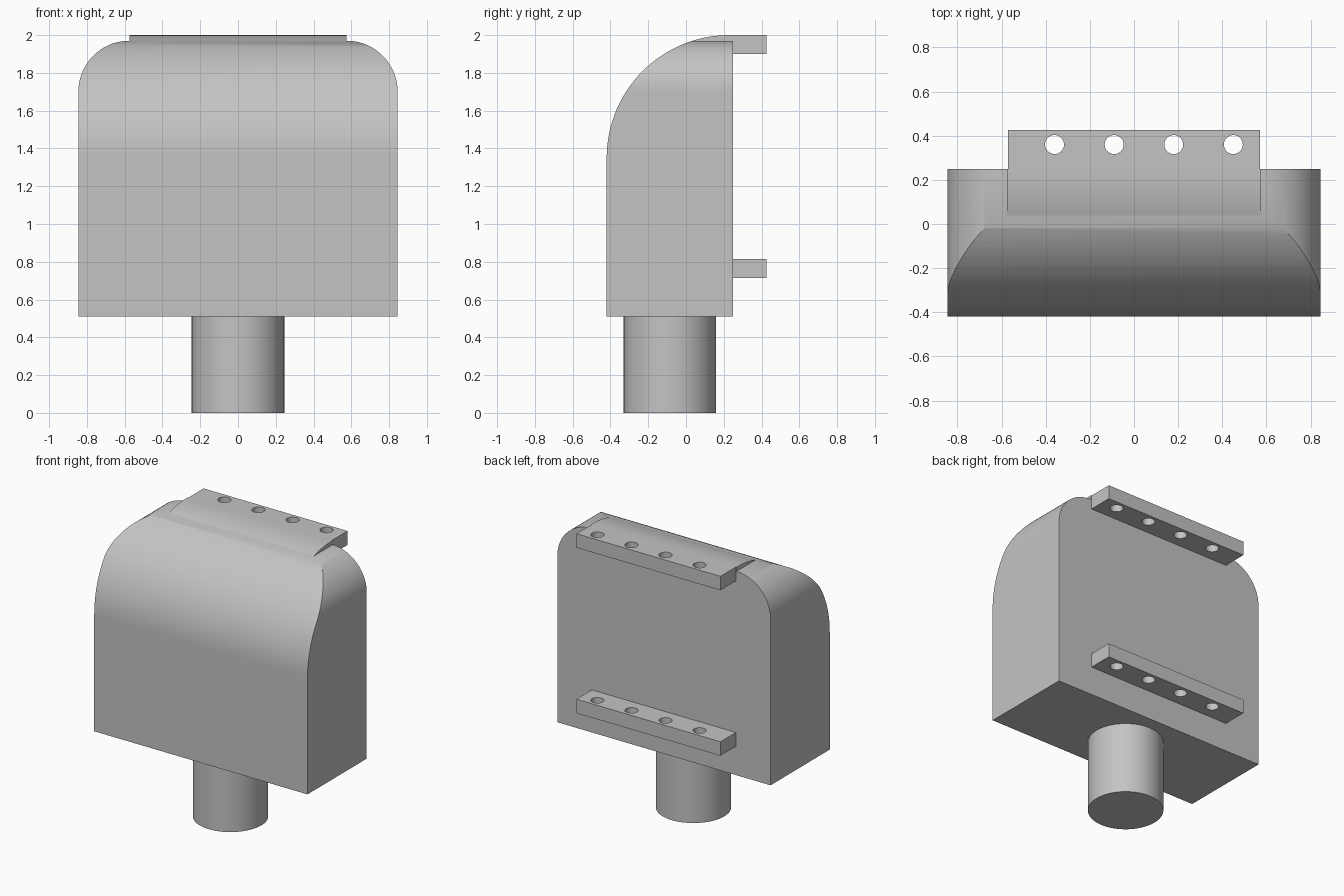
import bpy, bmesh
from math import sin, cos, pi, radians
from mathutils import Vector

cube = bpy.data.objects.get("Cube")
if cube:
    bpy.data.objects.remove(cube, do_unlink=True)

GREY = (0.55, 0.55, 0.55, 1)
mat = bpy.data.materials.new("plain_grey")
mat.use_nodes = True
mat.diffuse_color = GREY
mat.node_tree.nodes["Principled BSDF"].inputs["Base Color"].default_value = GREY


def arc(cx, cy, r, start, end, steps=32):
    angles = [radians(start + (end - start) * i / steps) for i in range(steps + 1)]
    return [(cx + r * cos(a), cy + r * sin(a)) for a in angles]


def extrude(name, points, direction):
    """Solid made by sweeping a planar outline along a direction."""
    bm = bmesh.new()
    face = bm.faces.new([bm.verts.new(p) for p in points])
    result = bmesh.ops.extrude_face_region(bm, geom=[face])
    moved = [v for v in result["geom"] if isinstance(v, bmesh.types.BMVert)]
    bmesh.ops.translate(bm, verts=moved, vec=Vector(direction))
    bmesh.ops.recalc_face_normals(bm, faces=bm.faces)
    mesh = bpy.data.meshes.new(name)
    bm.to_mesh(mesh)
    bm.free()
    mesh.materials.append(mat)
    obj = bpy.data.objects.new(name, mesh)
    bpy.context.collection.objects.link(obj)
    return obj


def activate(obj):
    bpy.ops.object.select_all(action='DESELECT')
    obj.select_set(True)
    bpy.context.view_layer.objects.active = obj


def cut(obj, cutter):
    cutter.hide_render = True
    mod = obj.modifiers.new("cut", 'BOOLEAN')
    mod.operation = 'DIFFERENCE'
    mod.solver = 'EXACT'
    mod.object = cutter
    activate(obj)
    bpy.ops.object.modifier_apply(modifier=mod.name)
    bpy.data.objects.remove(cutter, do_unlink=True)


def smooth(obj):
    activate(obj)
    bpy.ops.object.shade_smooth_by_angle(angle=radians(30))


# Housing: side profile with a large rounded front top edge
W, BACK, BASE = 0.845, 0.25, 0.51
side = [(BACK, BASE), (-0.42, BASE)] + arc(0.23, 1.35, 0.65, 180, 90) + [(BACK, 2.0)]
housing = extrude("housing", [(-W, y, z) for y, z in side], (2 * W, 0, 0))

# Rounded upper side corners, leaving a raised strip in the middle
corner = arc(0.575, 1.70, 0.27, 90, 0) + [(1.0, 1.70), (1.0, 2.2), (0.575, 2.2)]
for s in (-1, 1):
    cut(housing, extrude("corner_cutter", [(s * x, -0.7, z) for x, z in corner], (0, 1.4, 0)))
smooth(housing)

# Round post under the housing
post = extrude("post", [(x, y, 0) for x, y in arc(0, -0.085, 0.245, 0, 360, 64)[:-1]],
               (0, 0, BASE))
smooth(post)

# Two mounting bars on the back, each with four holes
for name, z in (("upper_mounting_bar", 1.90), ("lower_mounting_bar", 0.715)):
    outline = [(-0.57, BACK), (0.57, BACK), (0.57, 0.425), (-0.57, 0.425)]
    bar = extrude(name, [(x, y, z) for x, y in outline], (0, 0, 0.1))
    for i in range(4):
        ring = arc(-0.36 + 0.27 * i, 0.36, 0.043, 0, 360, 32)[:-1]
        cut(bar, extrude("hole_cutter", [(x, y, z - 0.1) for x, y in ring], (0, 0, 0.3)))
    smooth(bar)
